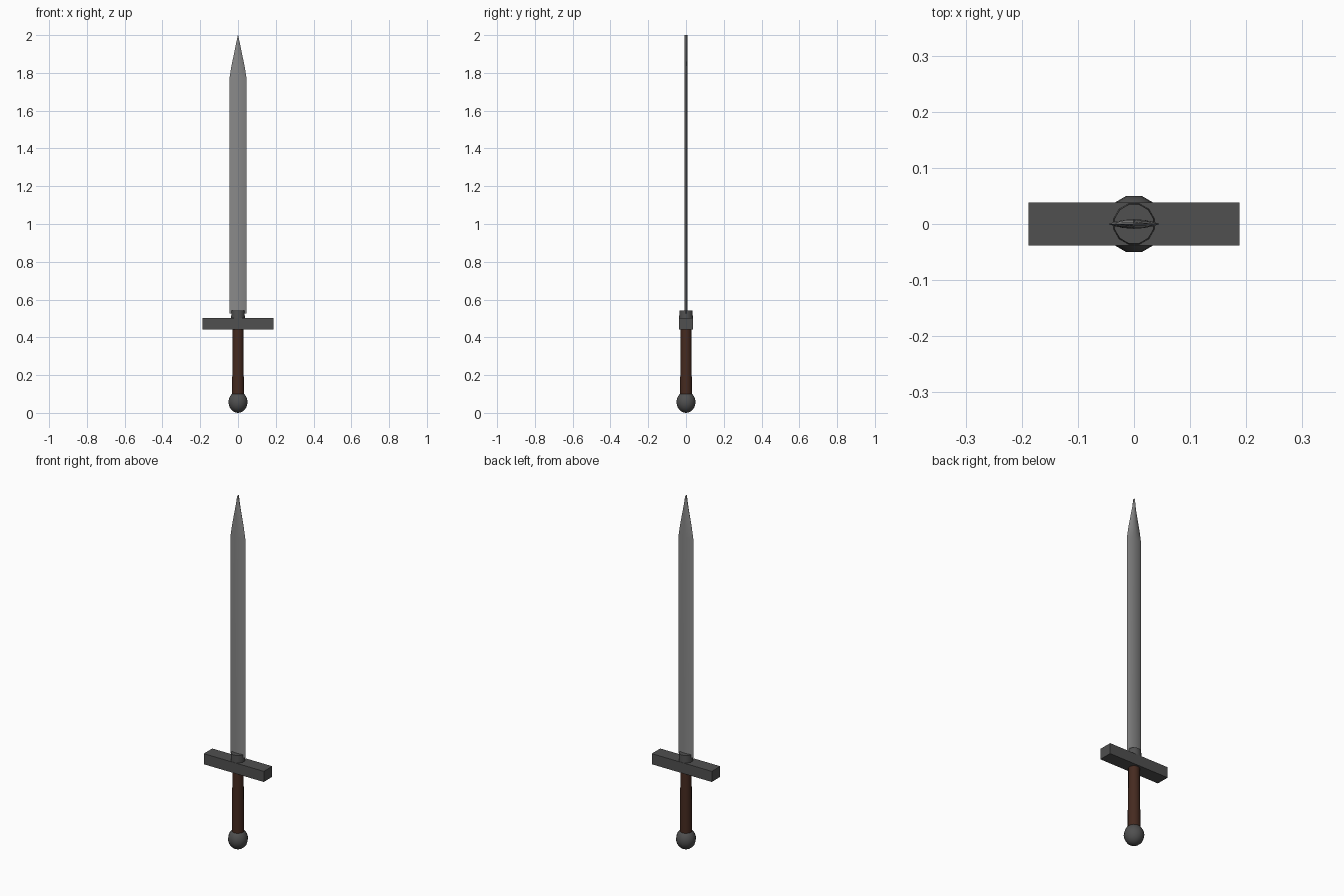
import bpy, bmesh, math

if "Cube" in bpy.data.objects:
    bpy.data.objects.remove(bpy.data.objects["Cube"])


def material(name, rgb):
    m = bpy.data.materials.new(name)
    m.diffuse_color = (*rgb, 1)
    m.use_nodes = True
    m.node_tree.nodes["Principled BSDF"].inputs["Base Color"].default_value = m.diffuse_color
    return m


STEEL = material("blade steel", (0.25, 0.25, 0.25))
IRON = material("dark iron", (0.08, 0.08, 0.08))
LEATHER = material("brown leather", (0.06, 0.023, 0.014))


def finish(obj, name, mat, smooth=None):
    obj.name = name
    obj.data.materials.append(mat)
    if smooth:
        bpy.ops.object.select_all(action='DESELECT')
        obj.select_set(True)
        bpy.context.view_layer.objects.active = obj
        bpy.ops.object.shade_smooth_by_angle(angle=math.radians(smooth))


def tapered_rod(name, mat, r1, r2, z1, z2):
    bpy.ops.mesh.primitive_cone_add(vertices=12, radius1=r1, radius2=r2, depth=z2 - z1,
                                    location=(0, 0, (z1 + z2) / 2),
                                    rotation=(0, 0, math.radians(15)))
    finish(bpy.context.object, name, mat, 40)


# Pommel
bpy.ops.mesh.primitive_uv_sphere_add(segments=12, ring_count=12, radius=1, location=(0, 0, 0.057),
                                     rotation=(0, 0, math.radians(15)))
pommel = bpy.context.object
pommel.scale = (0.052, 0.052, 0.057)
finish(pommel, "pommel", IRON, 40)

# Grip and collar
tapered_rod("grip", LEATHER, 0.0325, 0.029, 0.095, 0.445)
tapered_rod("blade_collar", IRON, 0.038, 0.036, 0.49, 0.543)

# Crossguard
bpy.ops.mesh.primitive_cube_add(size=1, location=(0, 0, 0.472))
guard = bpy.context.object
guard.scale = (0.376, 0.076, 0.06)
finish(guard, "crossguard", IRON)

# Blade: lens section, narrowing only in width so the tip is a short edge
HALF_THICK = 0.0085
section = [(-1, 0), (-0.75, -0.45), (-0.4, -0.85), (0, -1), (0.4, -0.85), (0.75, -0.45)]
section += [(-x, -y) for x, y in section]
levels = [(0.525, 0.046), (1.765, 0.046), (1.83, 0.036), (2.0, 0.001)]
bm = bmesh.new()
rings = [[bm.verts.new((x * w, y * HALF_THICK, z)) for x, y in section] for z, w in levels]
n = len(section)
for low, high in zip(rings, rings[1:]):
    for i in range(n):
        j = (i + 1) % n
        bm.faces.new((low[i], low[j], high[j], high[i]))
bm.faces.new(rings[0][::-1])
bm.faces.new(rings[-1])
bmesh.ops.recalc_face_normals(bm, faces=bm.faces)
mesh = bpy.data.meshes.new("blade")
bm.to_mesh(mesh)
bm.free()
blade = bpy.data.objects.new("blade", mesh)
bpy.context.collection.objects.link(blade)
finish(blade, "blade", STEEL, 30)
